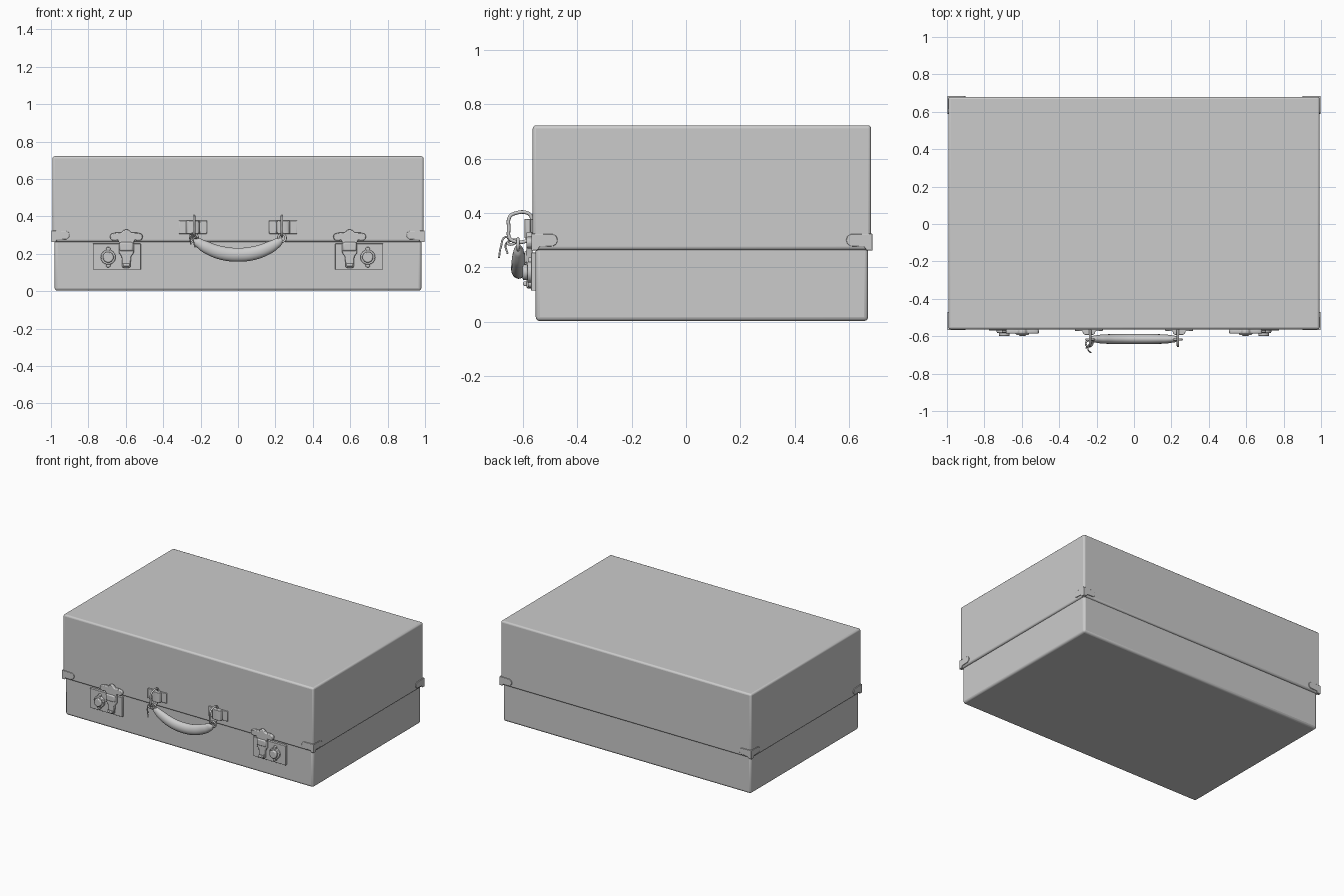
import bpy, bmesh, math
from mathutils import Matrix

if "Cube" in bpy.data.objects:
    bpy.data.objects.remove(bpy.data.objects["Cube"])


def finish(ob, bevel=0.0, seg=2):
    if bevel:
        m = ob.modifiers.new("bevel", 'BEVEL')
        m.width, m.segments, m.limit_method = bevel, seg, 'ANGLE'
        m.angle_limit = math.radians(35)
    bpy.ops.object.select_all(action='DESELECT')
    ob.select_set(True)
    bpy.context.view_layer.objects.active = ob
    bpy.ops.object.shade_smooth_by_angle(angle=math.radians(40))
    return ob


def from_bm(name, bm, bevel=0.0, seg=2):
    bmesh.ops.recalc_face_normals(bm, faces=bm.faces[:])
    me = bpy.data.meshes.new(name)
    bm.to_mesh(me)
    bm.free()
    ob = bpy.data.objects.new(name, me)
    bpy.context.collection.objects.link(ob)
    return finish(ob, bevel, seg)


def box(name, x, y, z, bevel=0.0, seg=2):
    bm = bmesh.new()
    bmesh.ops.create_cube(bm, size=1)
    for v in bm.verts:
        v.co = [(a + b) / 2 + c * (b - a) for (a, b), c in zip((x, y, z), v.co)]
    return from_bm(name, bm, bevel, seg)


def prism(name, pts, d0, d1, place, bevel=0.0):
    # place(u, v, depth) maps the outline into space
    bm = bmesh.new()
    a = [bm.verts.new(place(u, v, d0)) for u, v in pts]
    b = [bm.verts.new(place(u, v, d1)) for u, v in pts]
    n = len(pts)
    bm.faces.new(a)
    bm.faces.new(b)
    for i in range(n):
        bm.faces.new((a[i], a[(i + 1) % n], b[(i + 1) % n], b[i]))
    return from_bm(name, bm, bevel)


def disc(name, x, z, r, y0, y1, r2=None, bevel=0.0):
    bm = bmesh.new()
    mat = Matrix.Translation((x, (y0 + y1) / 2, z)) @ Matrix.Rotation(math.pi / 2, 4, 'X')
    bmesh.ops.create_cone(bm, cap_ends=True, segments=24, radius1=r,
                          radius2=r if r2 is None else r2, depth=abs(y1 - y0), matrix=mat)
    return from_bm(name, bm, bevel)


def tube(name, pts, r, radii=None, cyclic=False, scale=(1, 1, 1), loc=(0, 0, 0), res=4):
    cu = bpy.data.curves.new(name, 'CURVE')
    cu.dimensions, cu.bevel_depth, cu.bevel_resolution = '3D', r, res
    cu.use_fill_caps, cu.resolution_u = True, 6
    sp = cu.splines.new('BEZIER')
    sp.bezier_points.add(len(pts) - 1)
    sp.use_cyclic_u = cyclic
    for i, p in enumerate(pts):
        bp = sp.bezier_points[i]
        bp.co = p
        bp.handle_left_type = bp.handle_right_type = 'AUTO'
        bp.radius = radii[i] if radii else 1
    ob = bpy.data.objects.new(name, cu)
    ob.scale, ob.location = scale, loc
    bpy.context.collection.objects.link(ob)
    bpy.ops.object.select_all(action='DESELECT')
    ob.select_set(True)
    bpy.context.view_layer.objects.active = ob
    bpy.ops.object.convert(target='MESH')
    return finish(bpy.context.view_layer.objects.active)


# case: shallow base with an overhanging deep lid
box("base", (-0.981, 0.981), (-0.552, 0.669), (0.003, 0.275), 0.015, 3)
box("lid", (-0.992, 0.992), (-0.563, 0.68), (0.264, 0.722), 0.012, 3)

# metal corner guards on the lid rim: a rounded tab on each face
tab = [(0, 0.262), (0.022, 0.262), (0.03, 0.276), (0.08, 0.278), (0.092, 0.286),
       (0.097, 0.30), (0.092, 0.315), (0.08, 0.322), (0, 0.324)]
for sx in (-1, 1):
    for sy, yf in ((-1, -0.563), (1, 0.68)):
        prism("corner_guard_face", tab, -0.004, 0.005,
              lambda u, v, d: (sx * (0.997 - u), yf + sy * d, v), 0.002)
        prism("corner_guard_side", tab, -0.004, 0.005,
              lambda u, v, d: (sx * (0.992 + d), yf + sy * (0.005 - u), v), 0.002)

# latches
half = [(0, 0.331), (0.015, 0.327), (0.026, 0.313), (0.06, 0.313), (0.083, 0.306),
        (0.089, 0.292), (0.083, 0.276), (0.07, 0.269), (0.045, 0.274), (0.04, 0.262),
        (0.04, 0.205), (0.025, 0.186), (0.022, 0.127), (0, 0.123)]
hasp = half + [(-u, v) for u, v in half[-2:0:-1]]
for s in (-1, 1):
    c, k = s * 0.597, s * 0.694
    box("latch_plate", sorted((s * 0.519, s * 0.776)), (-0.569, -0.545), (0.115, 0.254), 0.002)
    prism("latch_hasp", hasp, -0.564, -0.586, lambda u, v, d: (c + u, d, v), 0.005)
    box("hasp_hinge", (c - 0.036, c + 0.036), (-0.594, -0.566), (0.215, 0.262), 0.008)
    box("hasp_tip", (c - 0.019, c + 0.019), (-0.598, -0.58), (0.132, 0.148), 0.004)
    disc("lock_rim", k, 0.182, 0.040, -0.565, -0.582, bevel=0.004)
    disc("lock_knob", k, 0.182, 0.029, -0.58, -0.6, bevel=0.006)
    for dz in (-0.042, 0.042):
        disc("lock_ear", k, 0.182 + dz, 0.013, -0.565, -0.58, bevel=0.003)

# handle mounts and wire loops
hat = [(-0.075, 0), (-0.075, 0.009), (-0.036, 0.010), (-0.03, 0.026), (-0.02, 0.031)]
hat += [(-u, v) for u, v in hat[::-1]]
ring = [(-0.578, 0.398), (-0.63, 0.398), (-0.648, 0.385), (-0.651, 0.345), (-0.648, 0.308),
        (-0.63, 0.296), (-0.59, 0.296), (-0.574, 0.31), (-0.568, 0.345), (-0.568, 0.385)]
for s in (-1, 1):
    c = s * 0.235
    prism("handle_mount", hat, 0.307, 0.378, lambda u, v, d: (c + s * 0.006 + u, -0.562 - v, d), 0.002)
    tube("handle_loop", [(c, y, z) for y, z in ring], 0.0065, cyclic=True)
    eye = [(c + 0.02 * math.cos(t * math.pi / 3), -0.617, 0.285 + 0.02 * math.sin(t * math.pi / 3))
           for t in range(6)]
    tube("handle_eye", eye, 0.006, cyclic=True)

# carrying handle, thick in the middle
half_path = [(-0.236, 0.278, 0.3), (-0.215, 0.262, 0.65), (-0.17, 0.235, 0.88),
             (-0.09, 0.205, 0.98)]
path = half_path + [(0, 0.195, 1)] + [(-x, z, r) for x, z, r in half_path[::-1]]
tube("handle_grip", [(x, 0, z) for x, z, r in path], 0.037, [r for x, z, r in path],
     scale=(1, 0.75, 1), loc=(0, -0.615, 0), res=6)

# tied string on the left loop
X = -0.24
tube("string_wrap", [(X - 0.018, -0.64, 0.30), (X, -0.655, 0.29), (X + 0.018, -0.64, 0.285),
                     (X, -0.622, 0.298)], 0.005, cyclic=True)
tube("string_tail_long", [(X, -0.648, 0.298), (X - 0.006, -0.662, 0.312), (X, -0.68, 0.275),
                          (X + 0.01, -0.687, 0.235)], 0.0035)
tube("string_tail_short", [(X, -0.645, 0.298), (X - 0.014, -0.662, 0.285), (X - 0.012, -0.655, 0.25)], 0.0035)
